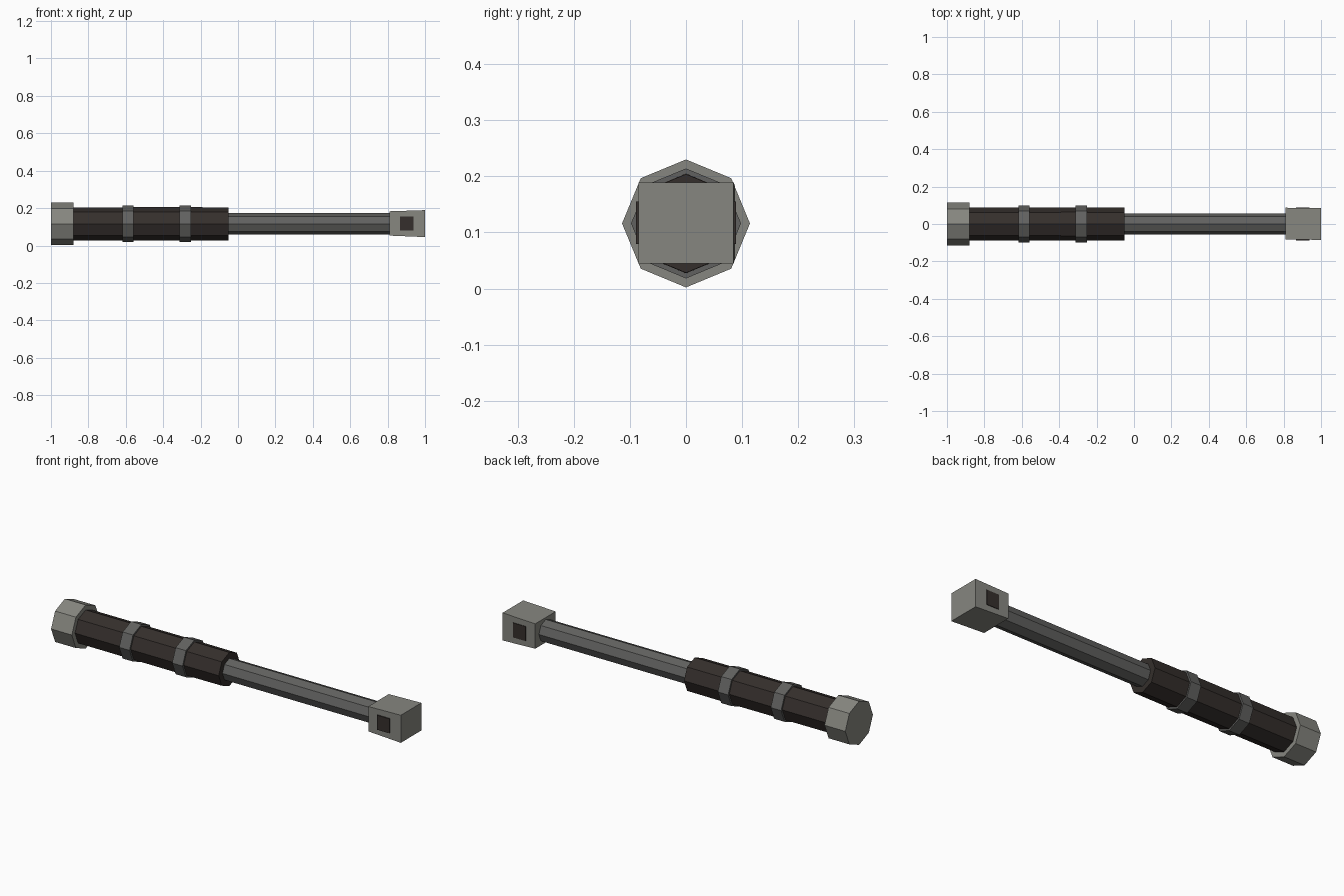
import bpy, bmesh, math

if "Cube" in bpy.data.objects:
    bpy.data.objects.remove(bpy.data.objects["Cube"])

ZC = 0.116  # height of the long axis


def material(name, rgb):
    m = bpy.data.materials.new(name)
    m.diffuse_color = (*rgb, 1)
    m.use_nodes = True
    m.node_tree.nodes["Principled BSDF"].inputs["Base Color"].default_value = m.diffuse_color
    return m


light_metal = material("light_metal", (0.24, 0.24, 0.215))
dark_metal = material("dark_metal", (0.12, 0.12, 0.115))
grip_wrap = material("grip_wrap", (0.035, 0.028, 0.025))


def add_object(name, bm, mat):
    bmesh.ops.recalc_face_normals(bm, faces=bm.faces)
    me = bpy.data.meshes.new(name)
    bm.to_mesh(me)
    bm.free()
    me.materials.append(mat)
    ob = bpy.data.objects.new(name, me)
    bpy.context.collection.objects.link(ob)
    return ob


def octagon_bar(name, profile, mat):
    """Eight-sided bar along x; profile is a list of (x, radius)."""
    bm = bmesh.new()
    rings = [[bm.verts.new((x, r * math.cos(k * math.pi / 4), ZC + r * math.sin(k * math.pi / 4)))
              for k in range(8)] for x, r in profile]
    for a, b in zip(rings, rings[1:]):
        for k in range(8):
            bm.faces.new((a[k], a[(k + 1) % 8], b[(k + 1) % 8], b[k]))
    bm.faces.new(rings[0])
    bm.faces.new(rings[-1])
    return add_object(name, bm, mat)


def block(name, near, far, mat):
    """Slightly flared block; each end is (x, y0, y1, z0, z1)."""
    bm = bmesh.new()
    ends = [[bm.verts.new((x, y, z)) for y, z in ((y0, z0), (y1, z0), (y1, z1), (y0, z1))]
            for x, y0, y1, z0, z1 in (near, far)]
    a, b = ends
    for k in range(4):
        bm.faces.new((a[k], a[(k + 1) % 4], b[(k + 1) % 4], b[k]))
    bm.faces.new(a)
    bm.faces.new(b)
    return add_object(name, bm, mat)


# Pommel, grip, two bands and shaft
octagon_bar("pommel", [(-1.0, 0.114), (-0.88, 0.114)], light_metal)
octagon_bar("grip", [(-0.88, 0.088), (-0.3, 0.089), (-0.05, 0.088)], grip_wrap)
for i, x in enumerate((-0.588, -0.282)):
    octagon_bar(f"grip_band_{i + 1}", [(x - 0.03, 0.098), (x + 0.03, 0.098)], dark_metal)
octagon_bar("shaft", [(-0.06, 0.057), (0.83, 0.057)], dark_metal)

# Square head with a dark plug showing on its front and back
block("head", (0.81, -0.082, 0.087, 0.053, 0.183), (1.0, -0.085, 0.085, 0.045, 0.189), light_metal)
block("head_plug", (0.865, -0.089, 0.089, 0.079, 0.155), (0.937, -0.089, 0.089, 0.079, 0.155), grip_wrap)
